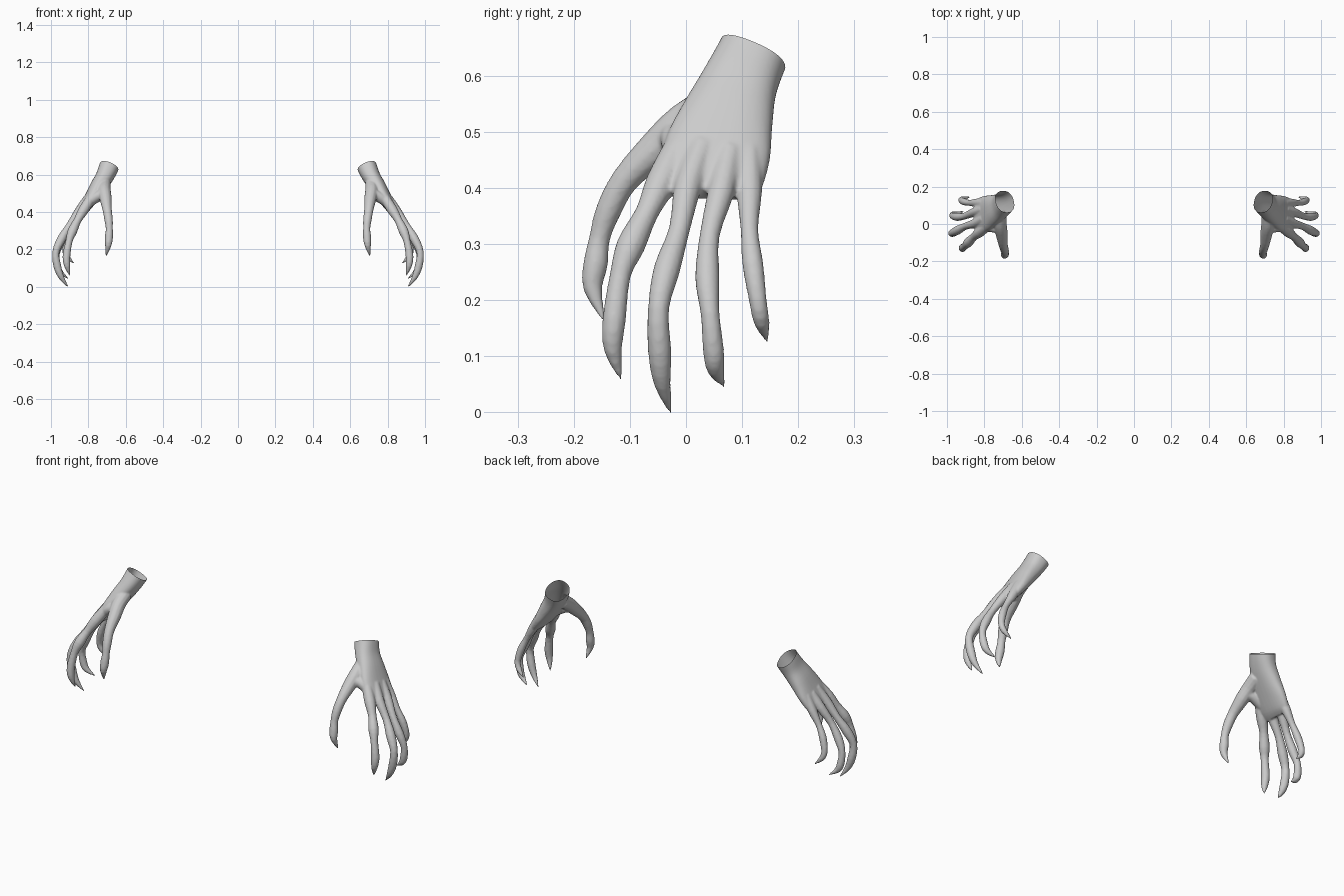
import bpy, bmesh, math
from mathutils import Vector, Matrix

if "Cube" in bpy.data.objects:
    bpy.data.objects.remove(bpy.data.objects["Cube"])


def spline(rows, steps):
    """Catmull-Rom through rows of numbers"""
    out, n = [], len(rows)
    for i in range(n - 1):
        p = [rows[max(0, min(n - 1, i + k))] for k in (-1, 0, 1, 2)]
        for s in range(steps):
            t = s / steps
            out.append([0.5 * (2 * b + (c - a) * t + (2 * a - 5 * b + 4 * c - d) * t * t
                               + (3 * b - a - 3 * c + d) * t ** 3) for a, b, c, d in zip(*p)])
    return out + [list(rows[-1])]


def loft(bm, rows, wide, steps=4, sides=20, square=1.0):
    """Closed tube; rows are x, y, z, half width, half thickness"""
    rows = spline(rows, steps)
    pts = [Vector(r[:3]) for r in rows]
    rings = []
    for i, r in enumerate(rows):
        d = (pts[min(i + 1, len(pts) - 1)] - pts[max(i - 1, 0)]).normalized()
        w = (wide - d * wide.dot(d)).normalized()
        n = d.cross(w)
        ring = []
        for k in range(sides):
            a = 2 * math.pi * k / sides
            c, s = math.cos(a), math.sin(a)
            c = math.copysign(abs(c) ** square, c)
            s = math.copysign(abs(s) ** square, s)
            ring.append(bm.verts.new(pts[i] + w * c * max(r[3], .002) + n * s * max(r[4], .002)))
        rings.append(ring)
    for a, b in zip(rings, rings[1:]):
        for k in range(sides):
            j = (k + 1) % sides
            bm.faces.new((a[k], a[j], b[j], b[k]))
    bm.faces.new(rings[0][::-1])
    bm.faces.new(rings[-1])


def digit(bm, path, radii):
    loft(bm, [p + (r, r) for p, r in zip(path, radii)], Vector((0.1, 1, 0.05)), steps=3, sides=12)


bm = bmesh.new()

# palm and wrist
loft(bm, [(.66, .155, .715, .062, .054), (.69, .120, .64, .063, .053),
          (.715, .095, .585, .069, .048), (.750, .075, .53, .082, .044),
          (.788, .057, .47, .095, .036), (.825, .046, .415, .092, .028),
          (.845, .044, .388, .082, .016)], Vector((.12, .97, -.2)), sides=32, square=.85)

# thumb
digit(bm, [(.715, .05, .55), (.715, -.005, .515), (.708, -.050, .473), (.700, -.108, .415),
           (.692, -.138, .36), (.688, -.154, .31), (.690, -.161, .265),
           (.694, -.166, .22), (.706, -.145, .161)],
      [.036, .035, .033, .025, .023, .019, .022, .017, .002])

# web between thumb and index finger
loft(bm, [(.708, -.025, .498, .028, .032), (.745, -.015, .485, .032, .028),
          (.795, -.010, .455, .030, .028)], Vector((0, 1, -.6)))

# four fingers, index to little
digit(bm, [(.785, -.012, .475), (.826, -.044, .41), (.858, -.070, .355), (.885, -.098, .298),
           (.903, -.117, .245), (.917, -.128, .165), (.913, -.130, .11), (.897, -.114, .055)],
      [.026, .028, .021, .026, .019, .021, .016, .002])
digit(bm, [(.800, .030, .475), (.848, .004, .405), (.902, -.012, .325), (.944, -.034, .255),
           (.974, -.049, .185), (.966, -.047, .11), (.944, -.042, .05), (.906, -.026, -.004)],
      [.026, .025, .019, .024, .019, .021, .015, .002])
digit(bm, [(.808, .078, .465), (.856, .063, .395), (.906, .042, .315), (.945, .038, .24),
           (.970, .043, .175), (.965, .049, .11), (.948, .053, .075), (.908, .069, .045)],
      [.024, .024, .018, .022, .017, .019, .015, .002])
digit(bm, [(.803, .112, .465), (.840, .113, .395), (.880, .113, .325), (.908, .119, .265),
           (.924, .128, .20), (.912, .135, .16), (.875, .146, .124)],
      [.022, .023, .016, .019, .016, .014, .002])

bmesh.ops.recalc_face_normals(bm, faces=bm.faces)
mesh = bpy.data.meshes.new("right_hand")
bm.to_mesh(mesh)
bm.free()
hand = bpy.data.objects.new("right_hand", mesh)
bpy.context.collection.objects.link(hand)
bpy.context.view_layer.objects.active = hand
hand.select_set(True)

# fuse digits into the palm
rm = hand.modifiers.new("fuse", 'REMESH')
rm.mode = 'VOXEL'
rm.voxel_size = .0045
sm = hand.modifiers.new("soften", 'SMOOTH')
sm.factor = .5
sm.iterations = 4
for name in ("fuse", "soften"):
    bpy.ops.object.modifier_apply(modifier=name)

# open wrist
bm = bmesh.new()
bm.from_mesh(hand.data)
bmesh.ops.bisect_plane(bm, geom=bm.verts[:] + bm.edges[:] + bm.faces[:],
                       plane_co=(.69, .118, .64), plane_no=(-.37, .42, .84), clear_outer=True)
for f in bm.faces:
    f.smooth = True
bm.to_mesh(hand.data)
bm.free()

# mirrored hand
other = hand.data.copy()
other.name = "left_hand"
other.transform(Matrix.Scale(-1, 4, (1, 0, 0)))
other.flip_normals()
left = bpy.data.objects.new("left_hand", other)
bpy.context.collection.objects.link(left)
